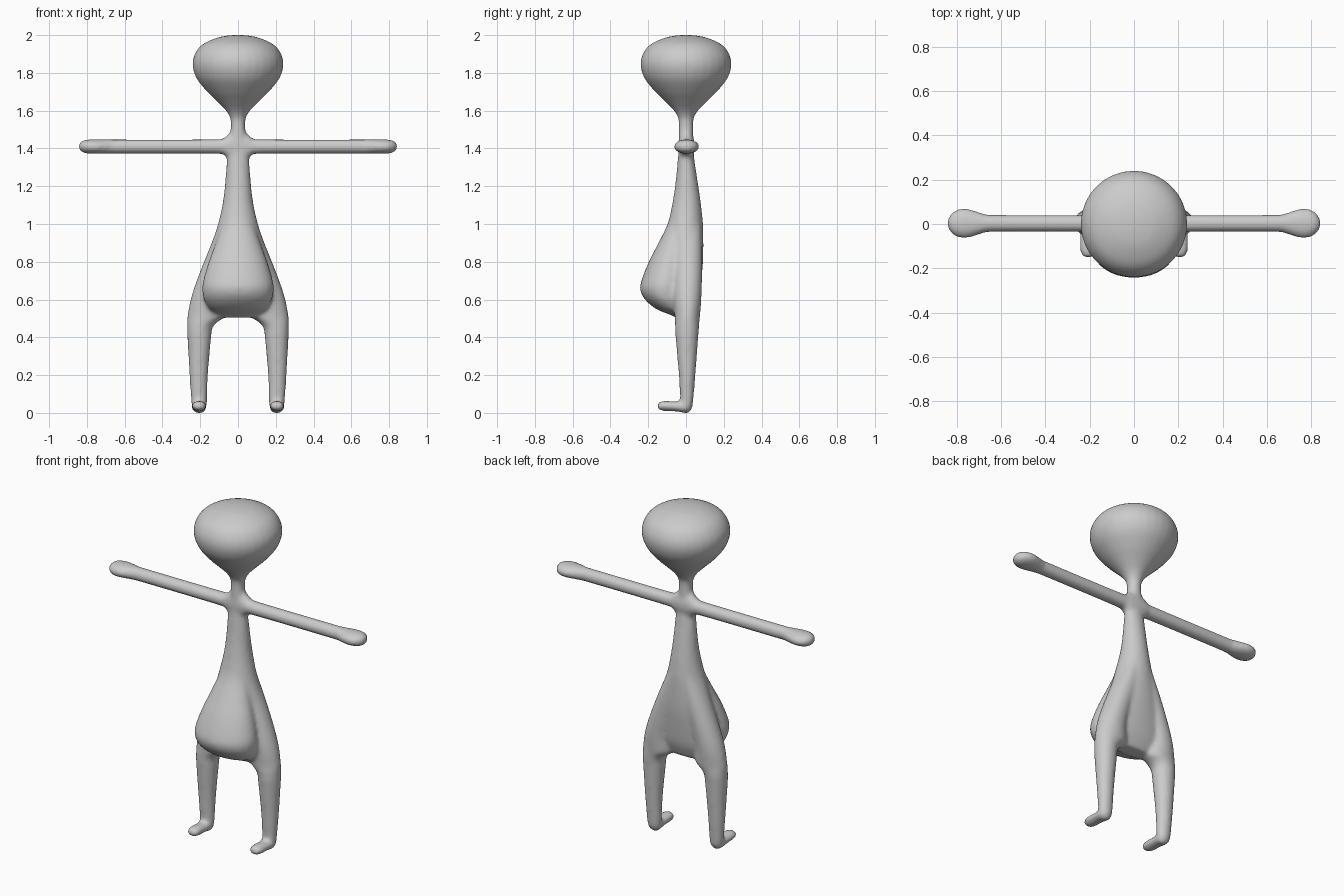
import bpy, bmesh, math
from mathutils import Vector

if "Cube" in bpy.data.objects:
    bpy.data.objects.remove(bpy.data.objects["Cube"])

SIDES = 32
STEPS = 5
bm = bmesh.new()


def spline(rows):
    """Smoothly resample a list of equal-length tuples."""
    out = []
    last = len(rows) - 1
    for i in range(last):
        a, b, c, d = [Vector(rows[min(max(k, 0), last)]) for k in range(i - 1, i + 3)]
        for s in range(STEPS):
            t = s / STEPS
            out.append(b + (c - a) * (t / 2)
                       + (2 * a - 5 * b + 4 * c - d) * (t * t / 2)
                       + (3 * b - a - 3 * c + d) * (t ** 3 / 2))
    out.append(Vector(rows[-1]))
    return out


def loft(rows, axis):
    """Rows are (position along axis, centre u, centre v, radius u, radius v)."""
    rings = []
    for p, cu, cv, ru, rv in spline(rows):
        ring = []
        for k in range(SIDES):
            a = math.tau * k / SIDES
            co = [cu + ru * math.cos(a), cv + rv * math.sin(a)]
            co.insert(axis, p)
            ring.append(bm.verts.new(co))
        rings.append(ring)
    for lo, hi in zip(rings, rings[1:]):
        for k in range(SIDES):
            n = (k + 1) % SIDES
            bm.faces.new((lo[k], lo[n], hi[n], hi[k]))
    bm.faces.new(rings[0][::-1])
    bm.faces.new(rings[-1])


def upright(rows):
    """Rows are (z, half width, front y, back y), centred on x = 0."""
    loft([(z, 0, (f + b) / 2, w, (b - f) / 2) for z, w, f, b in rows], 2)


# Head, round in plan and tapering into the neck
head = [(1.46, .04), (1.55, .04), (1.6, .064), (1.65, .112), (1.7, .163), (1.77, .219),
        (1.84, .241), (1.9, .229), (1.95, .189), (1.985, .115), (1.998, .05), (2.0, .01)]
upright([(z, r, -r, r) for z, r in head])

# Neck and torso
upright([(.505, .17, -.06, .03), (.55, .2, -.075, .05), (.6, .222, -.075, .066),
         (.7, .205, -.08, .08), (.8, .178, -.085, .09), (.9, .14, -.09, .092),
         (1.0, .106, -.092, .09), (1.1, .083, -.074, .08), (1.2, .07, -.058, .066),
         (1.36, .058, -.042, .042), (1.43, .05, -.04, .04), (1.5, .04, -.039, .039)])

# Belly bulging forward
upright([(.515, .1, -.07, .02), (.55, .15, -.158, .02), (.6, .18, -.217, .02),
         (.65, .188, -.242, .02), (.7, .184, -.236, .02), (.8, .155, -.197, .02),
         (.9, .118, -.146, .02), (1.0, .085, -.098, .02), (1.12, .06, -.066, .02)])

for side in (1, -1):
    # Leg, widening at the top into the hip
    leg = [(0, .205, 0, .018, .015), (.02, .205, .002, .036, .028),
           (.06, .206, .004, .042, .034), (.2, .208, .006, .049, .044),
           (.4, .205, .005, .063, .06), (.45, .202, .006, .067, .063),
           (.48, .19, .006, .079, .065), (.51, .172, .007, .096, .067),
           (.6, .166, .008, .085, .073), (.7, .14, .009, .079, .076),
           (.85, .088, .01, .072, .076), (1.0, .04, .01, .055, .07)]
    loft([(z, side * x, y, rx, ry) for z, x, y, rx, ry in leg], 2)

    # Foot pointing forward
    foot = [(-.153, .036, .014, .01), (-.142, .036, .03, .021), (-.115, .037, .038, .027),
            (-.05, .034, .039, .027), (0, .03, .039, .03), (.022, .032, .025, .02)]
    loft([(y, side * .206, z, rx, rz) for y, z, rx, rz in foot], 1)

    # Arm with a flat, rounded hand
    arm = [(0, .045, .075), (.045, .042, .07), (.07, .04, .05), (.11, .039, .039),
           (.62, .039, .038), (.68, .045, .038), (.74, .064, .038), (.78, .067, .038),
           (.815, .054, .034), (.836, .03, .022), (.844, .009, .007)]
    loft([(side * x, .003, 1.41, ry, rz) for x, ry, rz in arm], 0)

bmesh.ops.recalc_face_normals(bm, faces=bm.faces)
mesh = bpy.data.meshes.new("figure_body")
bm.to_mesh(mesh)
bm.free()
body = bpy.data.objects.new("figure_body", mesh)
bpy.context.scene.collection.objects.link(body)

# One grey skin
skin = bpy.data.materials.new("plain grey")
skin.use_nodes = True
grey = (.6, .6, .6, 1)
skin.diffuse_color = grey
skin.node_tree.nodes["Principled BSDF"].inputs["Base Color"].default_value = grey
mesh.materials.append(skin)

# Fuse the parts into one skin and soften the joins
fuse = body.modifiers.new("fuse", "REMESH")
fuse.mode = "VOXEL"
fuse.voxel_size = .011
fuse.use_smooth_shade = True
soften = body.modifiers.new("soften", "SMOOTH")
soften.factor = .5
soften.iterations = 8
